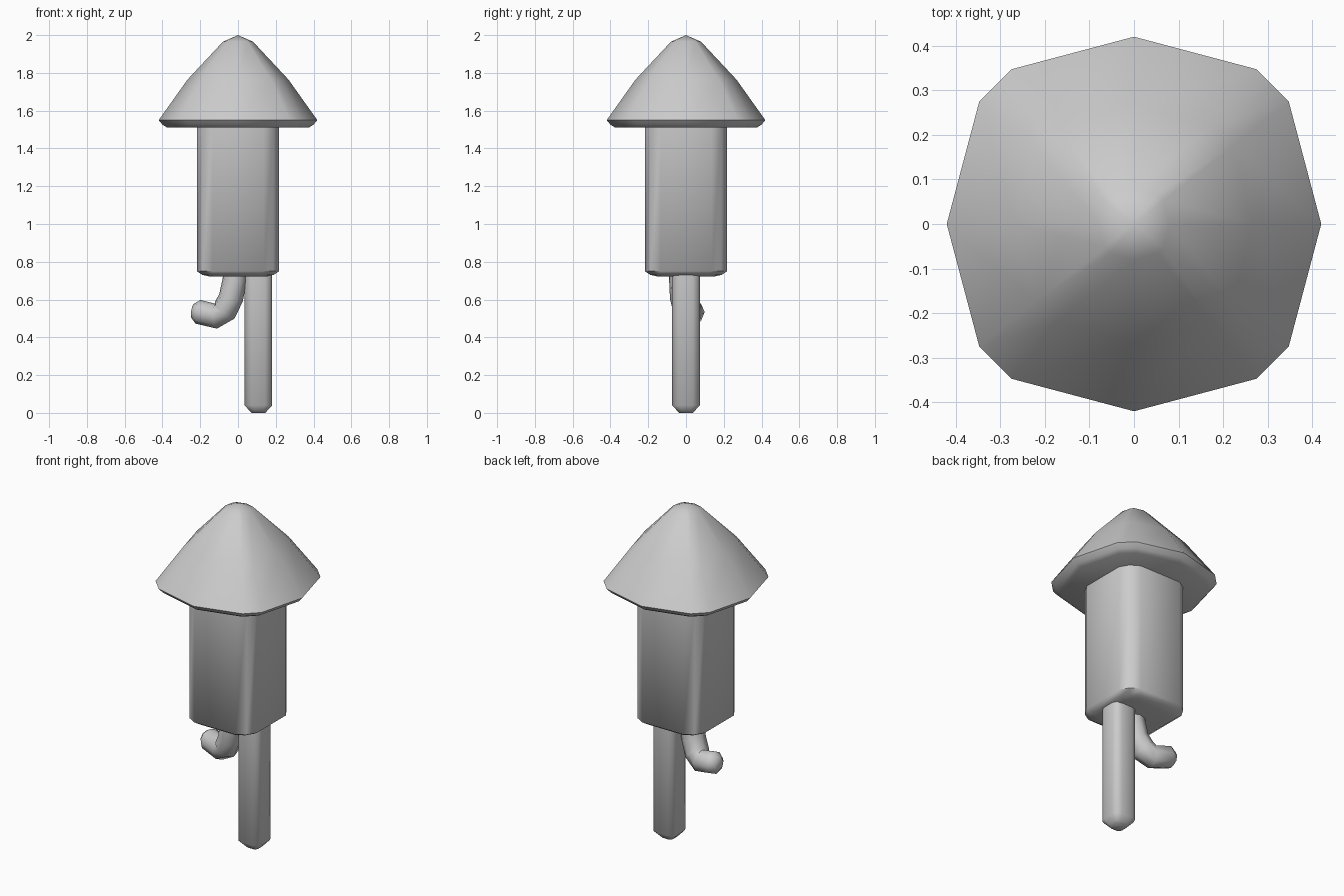
import bpy, bmesh, math
from mathutils import Vector

if "Cube" in bpy.data.objects:
    bpy.data.objects.remove(bpy.data.objects["Cube"])


def loft(name, rings, apex=None):
    """Skin a list of vertex rings, capping the ends (or closing to an apex)."""
    bm = bmesh.new()
    loops = [[bm.verts.new(p) for p in ring] for ring in rings]
    n = len(loops[0])
    for a, b in zip(loops, loops[1:]):
        for i in range(n):
            j = (i + 1) % n
            bm.faces.new((a[i], a[j], b[j], b[i]))
    bm.faces.new(loops[0][::-1])
    if apex:
        tip = bm.verts.new(apex)
        for i in range(n):
            bm.faces.new((loops[-1][i], loops[-1][(i + 1) % n], tip))
    else:
        bm.faces.new(loops[-1])
    bmesh.ops.recalc_face_normals(bm, faces=bm.faces)
    mesh = bpy.data.meshes.new(name)
    bm.to_mesh(mesh)
    bm.free()
    obj = bpy.data.objects.new(name, mesh)
    bpy.context.collection.objects.link(obj)
    bpy.ops.object.select_all(action='DESELECT')
    obj.select_set(True)
    bpy.context.view_layer.objects.active = obj
    bpy.ops.object.shade_smooth_by_angle(angle=math.radians(60))
    return obj


def soft_square(quarter, z, s=1, cx=0):
    """Repeat a quarter outline four times about the axis."""
    pts = []
    for k in range(4):
        c, d = round(math.cos(k * math.pi / 2)), round(math.sin(k * math.pi / 2))
        pts += [(cx + s * (x * c - y * d), s * (x * d + y * c), z) for x, y in quarter]
    return pts


# Pointed cap
cap = [(0.42, 0), (0.347, 0.275), (0.275, 0.347)]
loft("cap", [soft_square(cap, z, s) for z, s in
             ((1.51, 0.89), (1.525, 0.95), (1.55, 1), (1.765, 0.635), (1.965, 0.19))],
     apex=(0, 0, 2))

# Square body with rounded corners and bevelled bottom
body = [(0.218, -0.135), (0.218, 0.135), (0.19, 0.19), (0.135, 0.218)]
body = [(0.218, -0.135), (0.218, 0.135), (0.187, 0.187)]
loft("body", [soft_square(body, z, s) for z, s in
              ((0.722, 0.68), (0.73, 0.86), (0.75, 1), (1.515, 1))])

# Guide stick
stick = [(0.073, -0.036), (0.073, 0.036), (0.062, 0.062)]
loft("stick", [soft_square(stick, z, s, 0.108) for z, s in
               ((0.0, 0.5), (0.012, 0.65), (0.04, 1), (0.74, 1))])

# Bent fuse
path = [Vector(p) for p in ((-0.01, -0.025, 0.78), (-0.018, -0.025, 0.70),
                            (-0.037, -0.02, 0.61), (-0.07, -0.003, 0.543),
                            (-0.115, 0.015, 0.512), (-0.212, 0.036, 0.535),
                            (-0.242, 0.041, 0.540))]
radii = [0.065, 0.065, 0.066, 0.068, 0.066, 0.064, 0.036]
side = Vector((0.15, 1, 0))
rings = []
for i, p in enumerate(path):
    t = (path[min(i + 1, 6)] - path[max(i - 1, 0)]).normalized()
    u = (side - t * side.dot(t)).normalized()
    v = t.cross(u)
    rings.append([p + radii[i] * (u * math.cos(a) + v * math.sin(a))
                  for a in (k * math.pi / 4 for k in range(8))])
loft("fuse", rings)
